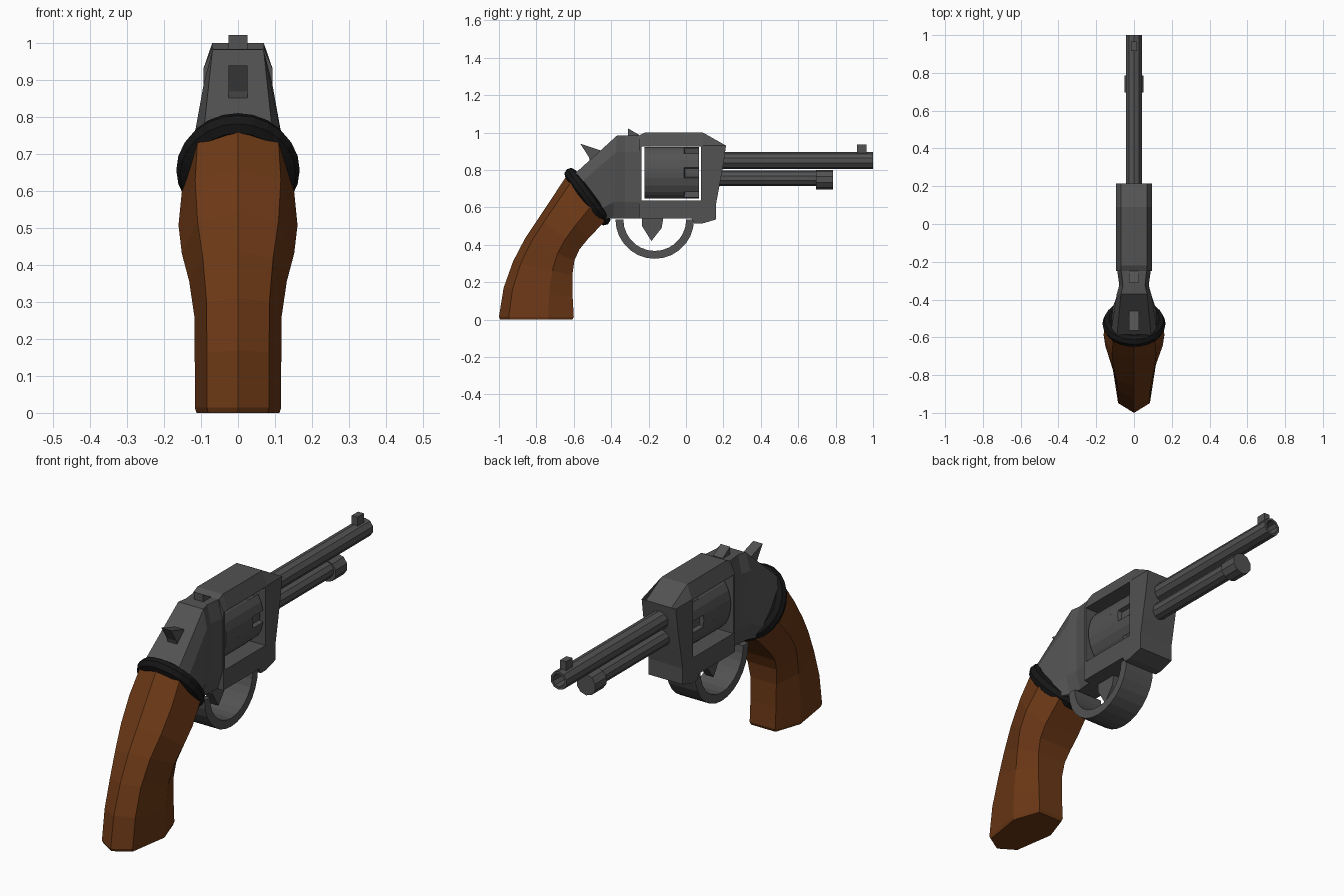
import bpy, bmesh
from math import sin, cos, pi, tau
from mathutils import Vector, Matrix

cube = bpy.data.objects.get("Cube")
if cube:
    bpy.data.objects.remove(cube, do_unlink=True)


def material(name, rgb):
    m = bpy.data.materials.new(name)
    m.use_nodes = True
    m.diffuse_color = (*rgb, 1)
    m.node_tree.nodes["Principled BSDF"].inputs["Base Color"].default_value = (*rgb, 1)
    return m


STEEL = material("dark steel", (0.085, 0.085, 0.085))
WOOD = material("brown wood", (0.15, 0.04, 0.008))
BLACK = material("black", (0.008, 0.008, 0.008))


def loft(name, rings, mat, loop=False):
    """Skin a list of equal point rings; cap the ends or join them in a loop."""
    bm = bmesh.new()
    rows = [[bm.verts.new(p) for p in ring] for ring in rings]
    pairs = list(zip(rows, rows[1:]))
    if loop:
        pairs.append((rows[-1], rows[0]))
    else:
        bm.faces.new(rows[0])
        bm.faces.new(rows[-1])
    for a, b in pairs:
        for i in range(len(a)):
            j = (i + 1) % len(a)
            bm.faces.new((a[i], a[j], b[j], b[i]))
    bmesh.ops.recalc_face_normals(bm, faces=bm.faces)
    mesh = bpy.data.meshes.new(name)
    bm.to_mesh(mesh)
    bm.free()
    mesh.materials.append(mat)
    ob = bpy.data.objects.new(name, mesh)
    bpy.context.collection.objects.link(ob)
    return ob


def plate(name, profile, half, mat=STEEL):
    """Extrude a side profile of (y, z) points across x."""
    return loft(name, [[(x, y, z) for y, z in profile] for x in (-half, half)], mat)


def rod(name, z, steps, sides=10):
    """Turn (y, radius) steps about an axis along y."""
    rings = [[(r * sin(tau * i / sides), y, z + r * cos(tau * i / sides))
              for i in range(sides)] for y, r in steps]
    return loft(name, rings, STEEL)


def section(back, front, width, shape):
    """Mirrored cross-section from a back point to a front point in the yz plane."""
    a, b = Vector((0, *back)), Vector((0, *front))
    right = [a.lerp(b, t) + Vector((w * width, 0, 0)) for t, w in shape]
    left = [Vector((-p.x, p.y, p.z)) for p in reversed(right) if p.x > 0]
    return right + left


# Frame with a chamfered top and a window for the cylinder
outline = [(-0.25, 0.54), (-0.25, 0.985), (-0.22, 1.0), (0.09, 1.0), (0.214, 0.93),
           (0.2, 0.83), (0.176, 0.7), (0.16, 0.615), (0.16, 0.535), (0.085, 0.513),
           (0.045, 0.513), (0.03, 0.54)]
frame = loft("frame", [[(x, y, min(z, top)) for y, z in outline]
                       for x, top in ((-0.094, 0.93), (-0.07, 1), (0.07, 1), (0.094, 0.93))], STEEL)
window = [(-0.237, 0.637), (-0.237, 0.926), (0.081, 0.926), (0.081, 0.637)]
cutter = plate("window_cutter", window, 0.3)
cutter.hide_render = True
cut = frame.modifiers.new("window", 'BOOLEAN')
cut.operation = 'DIFFERENCE'
cut.solver = 'EXACT'
cut.object = cutter
bpy.context.view_layer.objects.active = frame
bpy.ops.object.modifier_apply(modifier=cut.name)
bpy.data.objects.remove(cutter, do_unlink=True)

# Neck from the frame back to the collar
octagon = [(0, 0.75), (0.2, 1), (0.8, 1), (1, 0.7)]
loft("neck", [section(a, b, w, octagon) for a, b, w in (
    ((-0.24, 0.985), (-0.24, 0.54), 0.09),
    ((-0.325, 0.985), (-0.325, 0.54), 0.078),
    ((-0.37, 0.983), (-0.39, 0.54), 0.092),
    ((-0.6, 0.775), (-0.43, 0.54), 0.122))], STEEL)

# Fluted cylinder, flattened across x to sit inside the frame
FLUTES = 6


def cylinder_ring(y, depth):
    ring = []
    for i in range(FLUTES):
        for j, r in ((0, 0), (0.3, 0), (0.6, 0), (0.6, depth), (0.8, depth), (1, depth)):
            a = tau * (i + j + 0.2) / FLUTES
            ring.append(((0.138 - r) * 0.66 * cos(a), y, 0.785 + (0.138 - r) * sin(a)))
    return ring


loft("cylinder", [cylinder_ring(y, d) for y, d in
                  ((-0.222, 0.0001), (-0.01, 0.0001), (-0.005, 0.03), (0.07, 0.03))], STEEL)

# Barrel with an open muzzle, and the ejector rod below it
rod("barrel", 0.85, [(0.1, 0.045), (1.0, 0.045), (1.0, 0.033), (0.85, 0.033)])
rod("ejector_rod", 0.755, [(0.12, 0.041), (0.72, 0.041)])
rod("ejector_cap", 0.748, [(0.695, 0.053), (0.785, 0.053)])

# Sights and hammer
plate("front_sight", [(0.915, 0.88), (0.915, 0.935), (0.965, 0.935), (0.965, 0.88)], 0.016)
plate("rear_sight", [(-0.31, 0.97), (-0.31, 1.022), (-0.25, 0.987), (-0.25, 0.97)], 0.026)
plate("hammer", [(-0.565, 0.94), (-0.46, 0.905), (-0.45, 0.85), (-0.505, 0.82), (-0.52, 0.87)], 0.026)

# Trigger and half-ring guard
plate("trigger", [(-0.235, 0.55), (-0.235, 0.5), (-0.185, 0.42), (-0.13, 0.49), (-0.12, 0.55)], 0.022)
arc = [(cos(pi * i / 14), -sin(pi * i / 14)) for i in range(15)]
guard = [(-0.167 + r * c, 0.535 + r * s)
         for r, path in ((0.21, arc), (0.168, arc[::-1])) for c, s in path]
plate("trigger_guard", guard, 0.08)

# Black collar ring, tilted along the grip axis
tilt = Matrix.Translation((0, -0.527, 0.657)) @ Matrix.Rotation(-0.93, 4, 'X')
rings = []
for i in range(24):
    a = tau * i / 24
    rings.append([tilt @ Vector(((0.133 + 0.034 * cos(b)) * cos(a),
                                 (0.15 + 0.034 * cos(b)) * sin(a), 0.034 * sin(b)))
                  for b in (tau * k / 8 for k in range(8))])
loft("collar", rings, BLACK, loop=True)

# Faceted wooden grip with a ridge down the back
facets = [(0, 0), (0.13, 0.72), (0.66, 1), (1, 0.6)]
loft("grip", [section(a, b, w, facets) for a, b, w in (
    ((-0.62, 0.797), (-0.435, 0.525), 0.15),
    ((-0.71, 0.66), (-0.525, 0.43), 0.161),
    ((-0.79, 0.54), (-0.57, 0.375), 0.152),
    ((-0.86, 0.435), (-0.597, 0.315), 0.132),
    ((-0.925, 0.31), (-0.608, 0.235), 0.118),
    ((-0.975, 0.17), (-0.606, 0.12), 0.117),
    ((-1.0, 0.015), (-0.6, 0.015), 0.117),
    ((-0.993, 0), (-0.607, 0), 0.112))], WOOD)
